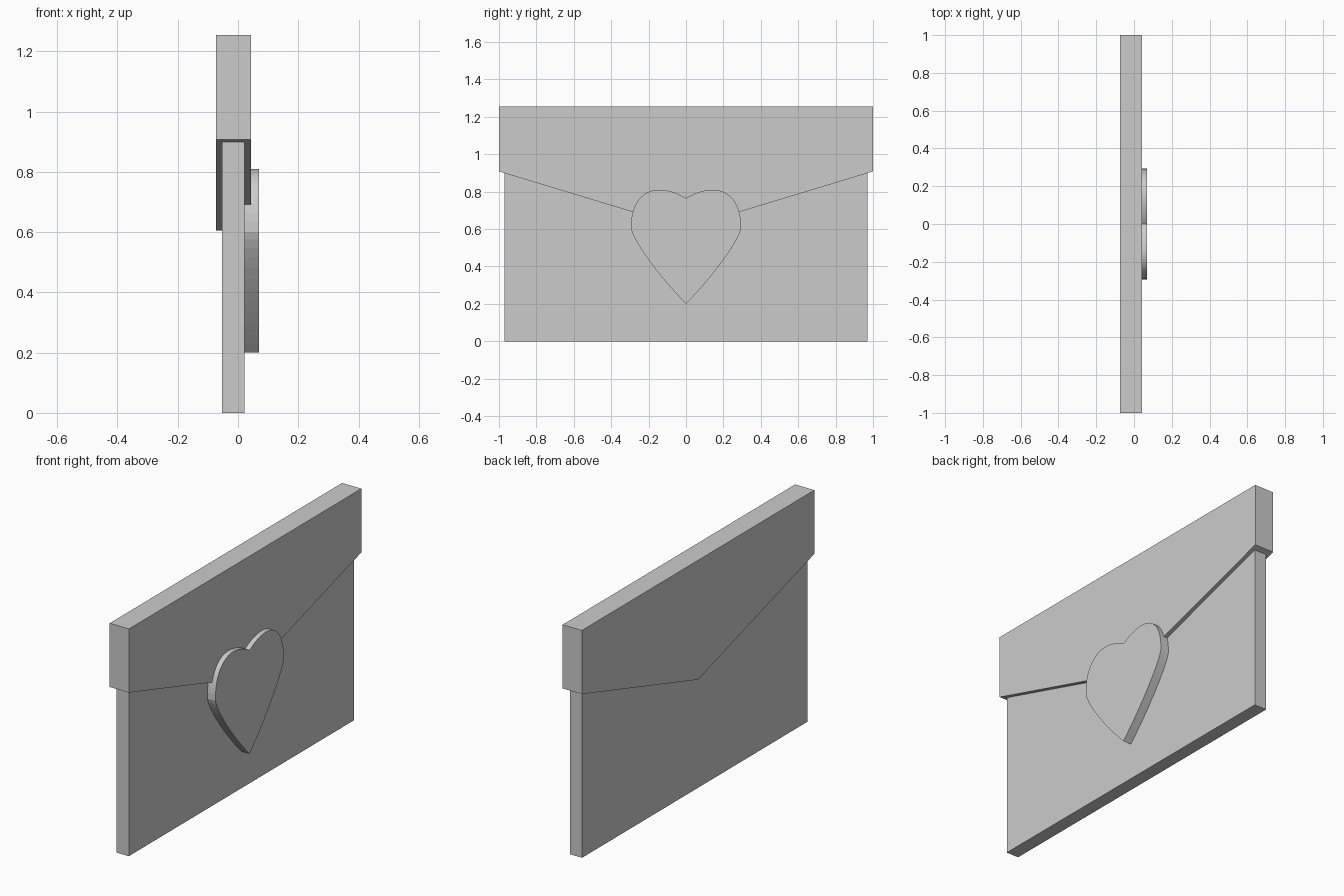
import bpy, bmesh
from mathutils import Vector
from mathutils.geometry import interpolate_bezier

if "Cube" in bpy.data.objects:
    bpy.data.objects.remove(bpy.data.objects["Cube"])


def slab(name, half, x0, x1):
    """Extrude along x an outline mirrored from its +y half (top to bottom)."""
    left = [(-y, z) for y, z in reversed(half) if y > 1e-6]
    bm = bmesh.new()
    face = bm.faces.new([bm.verts.new((x0, y, z)) for y, z in half + left])
    ext = bmesh.ops.extrude_face_region(bm, geom=[face])
    moved = [v for v in ext["geom"] if isinstance(v, bmesh.types.BMVert)]
    bmesh.ops.translate(bm, verts=moved, vec=(x1 - x0, 0, 0))
    bmesh.ops.recalc_face_normals(bm, faces=bm.faces)
    mesh = bpy.data.meshes.new(name)
    bm.to_mesh(mesh)
    bm.free()
    obj = bpy.data.objects.new(name, mesh)
    bpy.context.collection.objects.link(obj)
    return obj


# Envelope body
slab("envelope_body", [(0.97, 1.2), (0.97, 0)], -0.053, 0.021)

# Pointed flap wrapping both sides
slab("envelope_flap", [(1, 1.255), (1, 0.908), (0, 0.605)], -0.073, 0.043)

# Heart seal: half outline from notch to tip
curves = [
    ((0, 0.765), (0.04, 0.79), (0.09, 0.81), (0.145, 0.81)),
    ((0.145, 0.81), (0.225, 0.81), (0.298, 0.745), (0.294, 0.60)),
    ((0.294, 0.60), (0.27, 0.51), (0.11, 0.31), (0, 0.2)),
]
heart = [(0, 0.765)]
for c in curves:
    pts = interpolate_bezier(*[Vector((y, z, 0)) for y, z in c], 13)
    heart += [(p.x, p.y) for p in pts[1:]]
slab("heart_seal", heart, 0.02, 0.07)
